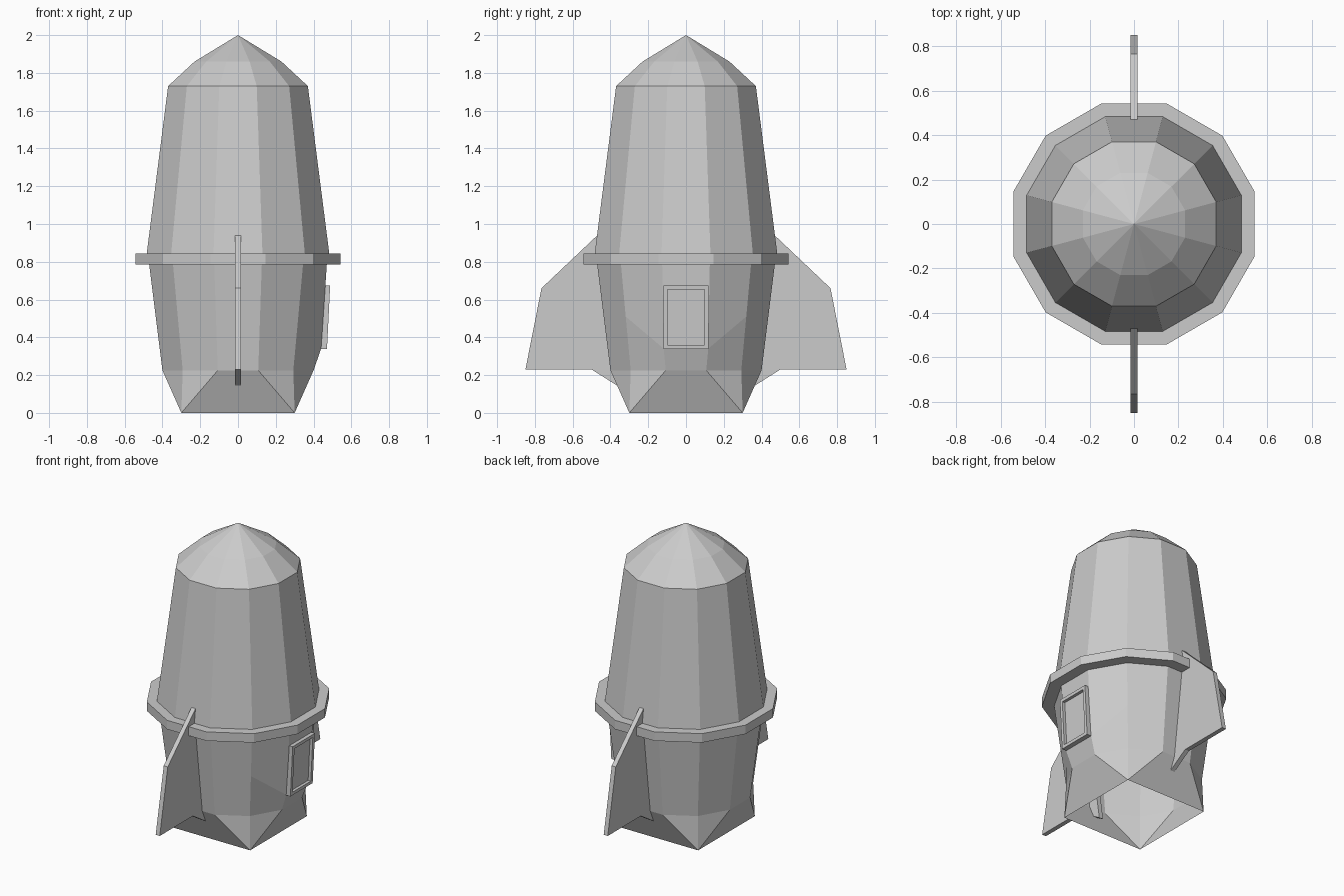
import bpy, bmesh, math
from mathutils import Vector

if "Cube" in bpy.data.objects:
    bpy.data.objects.remove(bpy.data.objects["Cube"])

grey = bpy.data.materials.new("plain_grey")
grey.use_nodes = True
COLOR = (0.6, 0.6, 0.6, 1)
grey.diffuse_color = COLOR
grey.node_tree.nodes["Principled BSDF"].inputs["Base Color"].default_value = COLOR
SIDES = 12


def finish(name, bm):
    bmesh.ops.recalc_face_normals(bm, faces=bm.faces)
    mesh = bpy.data.meshes.new(name)
    bm.to_mesh(mesh)
    bm.free()
    mesh.materials.append(grey)
    obj = bpy.data.objects.new(name, mesh)
    bpy.context.collection.objects.link(obj)
    return obj


def corner(i, flat, z):
    """Corner i of the twelve-sided section whose flats lie at distance flat."""
    a = math.radians(15 + 30 * i)
    r = flat / math.cos(math.radians(15))
    return Vector((r * math.cos(a), r * math.sin(a), z))


def lathe(name, profile):
    bm = bmesh.new()
    rings = []
    for flat, z in profile:
        if flat == 0:
            rings.append([bm.verts.new((0, 0, z))] * SIDES)
        else:
            rings.append([bm.verts.new(corner(i, flat, z)) for i in range(SIDES)])
    for low, high in zip(rings, rings[1:]):
        for i in range(SIDES):
            j = (i + 1) % SIDES
            quad = [low[i], low[j], high[j], high[i]]
            bm.faces.new(list(dict.fromkeys(quad)))
    return finish(name, bm)


# Upper shell, nose and belt
lathe("upper_hull", [(0.483, 0.845), (0.37, 1.73)])
lathe("nose_cone", [(0.37, 1.73), (0.23, 1.86), (0, 2)])
lathe("belt", [(0.47, 0.785), (0.543, 0.785), (0.543, 0.845), (0.483, 0.845)])

# Lower shell, bulging on +x to carry the hatch, with an open square foot
bm = bmesh.new()
bulge = {0: Vector((0.44, 0.118, 0.34)), 11: Vector((0.44, -0.118, 0.34)),
         1: corner(1, 0.436, 0.51), 10: corner(10, 0.436, 0.51)}
columns = []
for i in range(SIDES):
    points = [corner(i, 0.40, 0.225), corner(i, 0.47, 0.785)]
    if i in bulge:
        points.insert(1, bulge[i])
    columns.append([bm.verts.new(p) for p in points])
feet = [bm.verts.new((0.3 * sx, 0.3 * sy, 0))
        for sx, sy in ((1, 1), (-1, 1), (-1, -1), (1, -1))]
for i in range(SIDES):
    a, b = columns[i], columns[(i + 1) % SIDES]
    if len(a) == len(b) == 3:
        for k in range(2):
            bm.faces.new((a[k], b[k], b[k + 1], a[k + 1]))
    else:
        bm.faces.new(a + b[::-1])
    foot = feet[i // 3]
    if i % 3 == 2:
        bm.faces.new((foot, feet[(i // 3 + 1) % 4], b[0], a[0]))
    else:
        bm.faces.new((foot, b[0], a[0]))
finish("lower_hull", bm)

# Hatch: a slab with a recessed panel
bm = bmesh.new()
outline = [(-1, 0.337), (1, 0.337), (1, 0.675), (-1, 0.675)]
tilt = 0.05
back, front = ([bm.verts.new((x + tilt * (z - 0.337), 0.118 * s, z)) for s, z in outline]
               for x in (0.435, 0.471))
face = bm.faces.new(front)
bm.faces.new(back[::-1])
for i in range(4):
    j = (i + 1) % 4
    bm.faces.new((back[i], back[j], front[j], front[i]))
bm.normal_update()
bmesh.ops.inset_region(bm, faces=[face], thickness=0.03)
panel = bmesh.ops.extrude_face_region(bm, geom=[face])
bmesh.ops.delete(bm, geom=[face], context="FACES_ONLY")
bmesh.ops.translate(bm, vec=(-0.02, 0, 0),
                    verts=[v for v in panel["geom"] if isinstance(v, bmesh.types.BMVert)])
finish("hatch", bm)

# Fins, front and back
fin_profile = [(0.31, 0.11), (0.5, 0.23), (0.85, 0.23), (0.765, 0.66), (0.44, 0.968)]
for name, side in (("front_fin", -1), ("back_fin", 1)):
    bm = bmesh.new()
    left, right = ([bm.verts.new((x, side * y, z)) for y, z in fin_profile]
                   for x in (0.015, -0.015))
    bm.faces.new(left)
    bm.faces.new(right[::-1])
    for i in range(len(left)):
        j = (i + 1) % len(left)
        bm.faces.new((left[i], right[i], right[j], left[j]))
    finish(name, bm)
